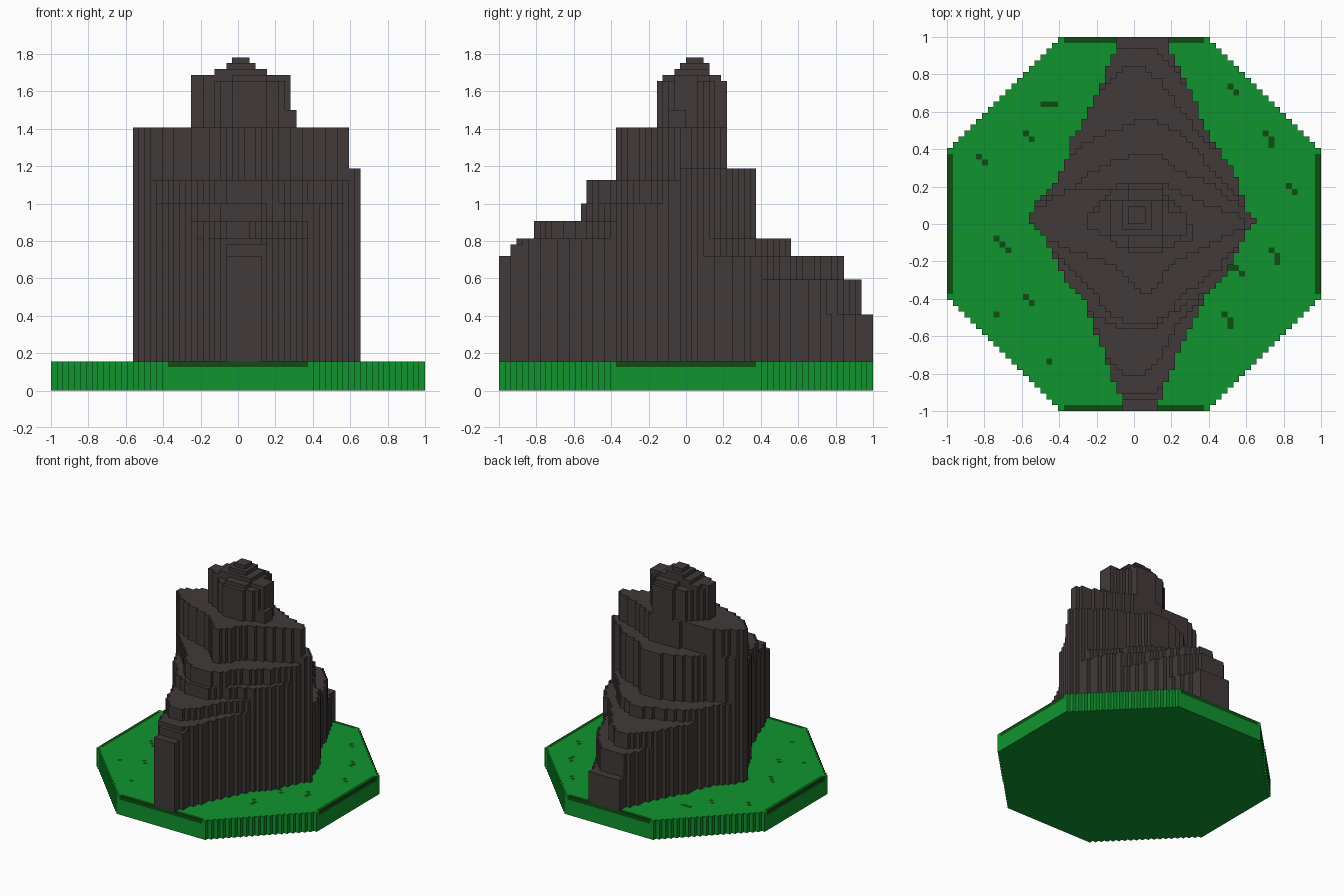
import bpy
import bmesh

if "Cube" in bpy.data.objects:
    bpy.data.objects.remove(bpy.data.objects["Cube"], do_unlink=True)

N = 64            # blocks along each side
U = 2.0 / N       # block size
GROUND = 5        # thickness of the grass slab, in blocks


def material(name, rgb):
    m = bpy.data.materials.new(name)
    m.use_nodes = True
    m.diffuse_color = (*rgb, 1)
    bsdf = m.node_tree.nodes["Principled BSDF"]
    bsdf.inputs["Base Color"].default_value = (*rgb, 1)
    bsdf.inputs["Roughness"].default_value = 0.9
    return m


rock = material("dark rock", (0.054, 0.042, 0.042))
grass = material("grass green", (0.005, 0.30, 0.028))
moss = material("deep green", (0.004, 0.075, 0.006))


def lerp(points, t):
    """Value at t along a polyline of (t, value) points, held flat past its ends."""
    if t <= points[0][0]:
        return points[0][1]
    for (a, va), (b, vb) in zip(points, points[1:]):
        if t <= b:
            return va + (vb - va) * (t - a) / (b - a)
    return points[-1][1]


def centre(i):
    return (i + 0.5) * U - 1


def build_columns(name, height, floor, mats, cap_mat=lambda i, j: 0, split=None):
    """Block columns: tops, bottoms and the walls between unequal neighbours.
    split: level above which walls take the column's own cap material."""
    bm = bmesh.new()
    verts = {}

    def vert(i, j, k):
        if (i, j, k) not in verts:
            verts[i, j, k] = bm.verts.new((i * U - 1, j * U - 1, k * U))
        return verts[i, j, k]

    def quad(corners, mat=0):
        bm.faces.new([vert(*c) for c in corners]).material_index = mat

    h = {(i, j): height(centre(i), centre(j)) for i in range(N) for j in range(N)}
    for (i, j), top in h.items():
        if top <= floor:
            continue
        ring = [(i, j), (i + 1, j), (i + 1, j + 1), (i, j + 1)]
        mat = cap_mat(i, j)
        quad([(*c, top) for c in ring], mat)
        quad([(*c, floor) for c in reversed(ring)])
        for s, (di, dj) in enumerate([(0, -1), (1, 0), (0, 1), (-1, 0)]):
            low = max(floor, h.get((i + di, j + dj), floor))
            if low >= top:
                continue
            a, b = ring[s], ring[(s + 1) % 4]
            cuts = [low, split, top] if split and low < split < top else [low, top]
            for z0, z1 in zip(cuts, cuts[1:]):
                upper = split is not None and z0 >= split
                quad([(*a, z0), (*b, z0), (*b, z1), (*a, z1)], mat if upper else 0)
    mesh = bpy.data.meshes.new(name)
    bm.to_mesh(mesh)
    bm.free()
    for m in mats:
        mesh.materials.append(m)
    obj = bpy.data.objects.new(name, mesh)
    bpy.context.collection.objects.link(obj)
    return obj


# --- Grass slab: octagon with dark rims on its four straight sides and specks
specks = [(-.49, .64), (-.46, .64), (-.43, .64), (-.58, .48), (-.55, .45), (-.83, .36),
          (-.80, .33), (.51, .73), (.545, .70), (.70, .48), (.73, .45), (.73, .42),
          (.83, .20), (.855, .17), (.73, -.14), (.765, -.17), (.765, -.20), (.51, -.23),
          (.54, -.23), (.575, -.265), (.48, -.485), (.51, -.515), (.51, -.545),
          (-.74, -.08), (-.705, -.11), (-.675, -.14), (-.58, -.39), (-.55, -.42),
          (-.735, -.485), (-.455, -.735)]
speck_cells = {(int((x + 1) / U), int((y + 1) / U)) for x, y in specks}


def grass_colour(i, j):
    x, y = abs(centre(i)), abs(centre(j))
    rim = max(x, y) > 1 - U and min(x, y) < 0.39
    return int(rim or (i, j) in speck_cells)


build_columns("grass_slab",
              lambda x, y: GROUND if abs(x) + abs(y) < 1.405 else 0,
              0, [grass, moss], grass_colour, GROUND - 1)

# --- Mountain outline: left and right limits along y
left = [(-1, -.06), (-.94, -.07), (-.81, -.12), (-.62, -.19), (-.54, -.22), (-.39, -.27),
        (-.34, -.34), (-.2, -.41), (-.05, -.5), (0, -.53), (.03, -.57), (.1, -.53),
        (.2, -.44), (.37, -.35), (.45, -.34), (.53, -.28), (.72, -.19), (.94, -.10), (1, -.09)]
right = [(-1, .125), (-.95, .13), (-.81, .19), (-.64, .25), (-.55, .31), (-.4, .37),
         (-.31, .46), (-.2, .53), (-.05, .6), (.02, .66), (.08, .6), (.2, .56), (.3, .53),
         (.42, .43), (.53, .37), (.7, .31), (.81, .25), (.94, .19), (1, .185)]

# --- Terrace limits across x, front side then back side
ALL_F, ALL_B = [(0, -1.1)], [(0, 1.1)]
F25 = [(0, -.94)]
F26 = [(-.15, -.88), (-.03, -.91), (.1, -.91), (.16, -.84)]
F29 = [(-.22, -.54), (-.12, -.75), (-.04, -.81), (.04, -.81), (.14, -.72), (.22, -.55), (.37, -.4)]
F32 = [(-.28, -.42), (-.19, -.5), (-.06, -.56), (.12, -.56), (.18, -.5), (.34, -.39)]
F36 = [(-.44, -.15), (-.31, -.28), (-.2, -.38), (-.12, -.5), (0, -.53), (.12, -.53),
       (.17, -.49), (.28, -.37), (.44, -.25), (.55, -.12)]
F45 = [(-.5, -.05), (-.44, -.1), (-.28, -.16), (-.12, -.22), (0, -.34), (.06, -.37),
       (.1, -.37), (.14, -.31), (.2, -.21), (.4, -.11), (.59, -.02)]
B19 = [(-.08, .94), (.12, .94), (.19, .86), (.31, .7)]
B23 = [(-.19, .7), (-.12, .78), (-.03, .84), (.06, .84), (.16, .75), (.25, .6), (.43, .4)]
B26 = [(-.34, .37), (-.25, .44), (-.09, .51), (.03, .56), (.09, .56), (.22, .5),
       (.37, .35), (.5, .2), (.62, .06)]
B38 = [(-.5, .12), (-.31, .21), (-.22, .28), (-.06, .35), (0, .37), (.14, .37),
       (.25, .28), (.4, .22), (.53, .13), (.65, .05)]
B45 = [(-.56, .04), (-.5, .1), (-.35, .19), (-.19, .19), (.06, .22), (.14, .22),
       (.25, .18), (.4, .1), (.59, .04), (.595, -1)]
F_TOWER = [(-.255, 1), (-.25, -.03), (-.19, -.04), (-.1, -.1), (0, -.15), (.14, -.15),
           (.22, -.1), (.28, -.06), (.285, 1)]
B_TOWER = [(-.25, .06), (-.21, .07), (-.12, .18), (.06, .22), (.14, .22), (.19, .12), (.28, .05)]


def block(x0, x1, y0, y1):
    return [(x0 - .001, 9), (x0, y0), (x1, y0), (x1 + .001, 9)], [(0, y1)]


terraces = [(13, ALL_F, ALL_B), (19, ALL_F, B19), (23, ALL_F, B23), (25, F25, B26),
            (26, F26, B26), (29, F29, B38), (32, F32, B38), (36, F36, B38),
            (38, F45, B38), (45, F45, B45),
            (48, *block(.18, .31, -.09, 0)), (53, F_TOWER, B_TOWER),
            (54, *block(-.25, .03, -.03, .06)), (54, *block(-.19, .19, -.06, .125)),
            (54, *block(-.03, .15, -.125, .187)), (54, *block(.15, .28, -.06, .06)),
            (55, *block(-.125, .156, -.0625, .125)),
            (56, *block(-.0625, .094, -.031, .125)),
            (57, *block(-.031, .0625, 0, .094))]


def rock_height(x, y):
    if not lerp(left, y) < x < lerp(right, y):
        return 0
    return max(h for h, front, back in terraces if lerp(front, x) < y < lerp(back, x))


build_columns("rock_mountain", rock_height, GROUND, [rock])
